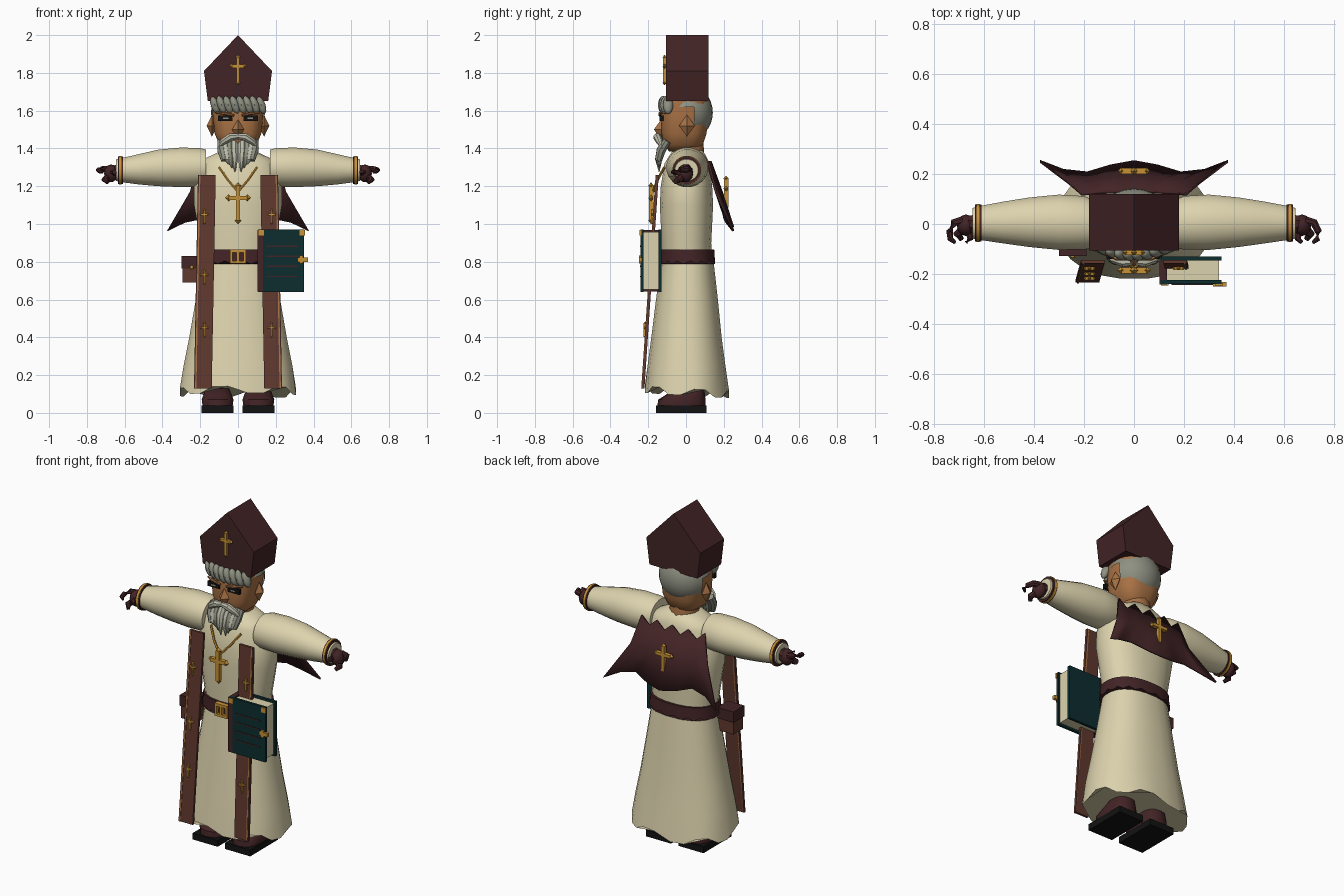
import bpy, bmesh, math
from mathutils import Vector as V, Matrix

if "Cube" in bpy.data.objects:
    bpy.data.objects.remove(bpy.data.objects["Cube"])

def material(name, *rgb):
    m = bpy.data.materials.new(name)
    m.use_nodes = True
    m.diffuse_color = (*rgb, 1)
    m.node_tree.nodes["Principled BSDF"].inputs["Base Color"].default_value = (*rgb, 1)
    return m

CREAM = material("cream cloth", .72, .65, .42)
MAROON = material("dark maroon", .055, .017, .019)
BROWN = material("brown leather", .115, .04, .027)
TEAL = material("dark teal", .004, .026, .028)
GOLD = material("gold", .58, .29, .035)
SKIN = material("skin", .40, .17, .06)
GREY = material("grey hair", .27, .28, .22)
PALE = material("pale beard", .50, .50, .40)
BLACK = material("black", .006, .006, .006)

def make(name, bm, mat, smooth=True, angle=40):
    bmesh.ops.recalc_face_normals(bm, faces=bm.faces)
    me = bpy.data.meshes.new(name)
    bm.to_mesh(me)
    bm.free()
    me.materials.append(mat)
    ob = bpy.data.objects.new(name, me)
    bpy.context.collection.objects.link(ob)
    if smooth:
        bpy.ops.object.select_all(action='DESELECT')
        ob.select_set(True)
        bpy.context.view_layer.objects.active = ob
        bpy.ops.object.shade_smooth_by_angle(angle=math.radians(angle))
    return ob

def ring(c, a, b, n=16, p=2):
    """Superellipse around c with half axes a and b."""
    def f(v):
        return math.copysign(abs(v) ** (2 / p), v)
    angles = [math.tau * (i + .5) / n for i in range(n)]
    return [V(c) + V(a) * f(math.cos(t)) + V(b) * f(math.sin(t)) for t in angles]

def loft(bm, rings, closed=True, caps=True):
    rows = [[bm.verts.new(q) for q in r] for r in rings]
    n = len(rows[0])
    for r, s in zip(rows, rows[1:]):
        for i in range(n if closed else n - 1):
            j = (i + 1) % n
            bm.faces.new((r[i], r[j], s[j], s[i]))
    if caps:
        bm.faces.new(rows[0])
        bm.faces.new(rows[-1])
    return bm

def stack(rows, n=16, p=2.3):
    """Horizontal sections: height, half width, front y, back y."""
    return [ring((0, (f + b) / 2, z), (w, 0, 0), (0, (b - f) / 2, 0), n, p) for z, w, f, b in rows]

def tube(bm, pts, n=8):
    """Round tube through points given as x, y, z, radius."""
    P = [V(q[:3]) for q in pts]
    rings = []
    for i, q in enumerate(pts):
        d = (P[min(i + 1, len(P) - 1)] - P[max(i - 1, 0)]).normalized()
        a = d.cross(V((0, 1, 0)) if abs(d.y) < .9 else V((1, 0, 0))).normalized()
        rings.append(ring(P[i], a * q[3], d.cross(a) * q[3], n))
    return loft(bm, rings)

def box(bm, x0, x1, y0, y1, z0, z1):
    m = Matrix.Translation(((x0 + x1) / 2, (y0 + y1) / 2, (z0 + z1) / 2))
    bmesh.ops.create_cube(bm, size=1, matrix=m @ Matrix.Diagonal((x1 - x0, y1 - y0, z1 - z0, 1)))
    return bm

def blob(bm, c, r, u=12, v=8, tilt=0):
    m = Matrix.Translation(c) @ Matrix.Rotation(tilt, 4, 'Y') @ Matrix.Diagonal((*r, 1))
    bmesh.ops.create_uvsphere(bm, u_segments=u, v_segments=v, radius=1, matrix=m)
    return bm

def cross(name, x, y, z, h, w, t):
    """Latin cross with flared tips; z is its middle height."""
    bm = bmesh.new()
    k, bar = h * .06, z + h * .15
    box(bm, x - k, x + k, y - t, y + t, z - h / 2, z + h / 2)
    box(bm, x - w / 2, x + w / 2, y - t, y + t, bar - k, bar + k)
    for cx, cz in ((0, z - h / 2), (0, z + h / 2), (-w / 2, bar), (w / 2, bar)):
        blob(bm, (x + cx, y, cz), (k * 1.7, t * 1.2, k * 1.7), 4, 2)
    return make(name, bm, GOLD, False)

# Robe: skirt with a wavy hem, and torso
skirt = stack([(.11, .31, -.22, .23), (.25, .29, -.205, .21), (.4, .26, -.185, .19),
               (.6, .225, -.16, .17), (.82, .19, -.13, .145)], 24)
for i, q in enumerate(skirt[0]):
    q.z += .018 * (-1) ** (i // 2) - .06 * q.y
make("robe_skirt", loft(bmesh.new(), skirt), CREAM, angle=60)
make("robe_torso", loft(bmesh.new(), stack([
    (.8, .19, -.13, .14), (.9, .2, -.13, .135), (1.1, .235, -.14, .145), (1.2, .235, -.135, .14),
    (1.32, .2, -.115, .125), (1.345, .18, -.1, .115), (1.39, .085, -.07, .09)], 20)), CREAM, angle=60)

# Belt with scalloped lower edge, buckle and pouch
belt = stack([(.805, .208, -.146, .155), (.83, .205, -.144, .152), (.866, .203, -.142, .15)], 32)
for i, q in enumerate(belt[0]):
    q.z -= .016 * (i % 2)
make("belt", loft(bmesh.new(), belt), MAROON, angle=60)
bm = bmesh.new()
for x0, x1, z0, z1 in ((-.042, .042, .79, .805), (-.042, .042, .85, .866), (-.042, -.028, .79, .866),
                       (.028, .042, .79, .866), (-.007, .007, .8, .86)):
    box(bm, x0, x1, -.165, -.14, z0, z1)
make("belt_buckle", bm, GOLD, False)
make("pouch", box(bmesh.new(), -.295, -.19, -.12, -.03, .69, .81), BROWN, False)
make("pouch_flap", box(bmesh.new(), -.3, -.19, -.127, -.023, .765, .83), MAROON, False)
make("pouch_stud", blob(bmesh.new(), (-.245, -.129, .77), (.01, .008, .01), 8, 6), GOLD)

# Arms, cuffs, hands, shoes, stole strips, ears, eyes: one pass per side
for s, side in ((1, "left"), (-1, "right")):
    arm = [(.17, .0, 1.3, .1, .095), (.2, .005, 1.3, .108, .103), (.3, .007, 1.3, .112, .106),
           (.42, .007, 1.297, .1, .098), (.52, .006, 1.29, .085, .082), (.62, .004, 1.285, .068, .064),
           (.645, .003, 1.285, .062, .058)]
    make(side + "_sleeve", loft(bmesh.new(), [ring((s * x, y, z), (0, a, 0), (0, 0, b), 20)
         for x, y, z, a, b in arm]), CREAM, angle=50)
    for nm, x0, x1, r, mat in (("cuff", .61, .636, .074, MAROON), ("cuff_trim", .617, .629, .077, GOLD)):
        make(f"{side}_{nm}", loft(bmesh.new(), [ring((s * x, .004, 1.285), (0, r, 0), (0, 0, r), 20)
             for x in (x0, x1)]), mat)
    bm = blob(bmesh.new(), (s * .672, -.005, 1.268), (.037, .043, .047))
    tube(bm, [(s * .63, 0, 1.28, .04), (s * .66, 0, 1.275, .036)])
    tube(bm, [(s * .685, .015, 1.29, .017), (s * .72, .005, 1.29, .017), (s * .737, -.03, 1.285, .015),
              (s * .734, -.06, 1.28, .012), (s * .715, -.075, 1.275, .007)])
    tube(bm, [(s * .685, -.02, 1.25, .02), (s * .705, -.04, 1.235, .018), (s * .69, -.06, 1.22, .011)])
    tube(bm, [(s * .66, -.03, 1.27, .016), (s * .655, -.06, 1.275, .013), (s * .672, -.075, 1.275, .008)])
    make(side + "_glove", bm, MAROON)

    make(side + "_sole", box(bmesh.new(), *sorted((s * .025, s * .192)), -.158, .108, 0, .038), BLACK, False)
    make(side + "_shoe", loft(bmesh.new(), [ring((s * .108, y, z), (w, 0, 0), (0, d, 0), 14, 2.6)
         for z, y, w, d in ((.03, -.025, .08, .128), (.07, -.022, .086, .125), (.1, .0, .075, .1),
                            (.13, .02, .062, .075))]), MAROON)
    make(side + "_leg", tube(bmesh.new(), [(s * .108, .02, .1, .062), (s * .1, .01, .5, .07)], 12), MAROON)

    def strip(x0, x1, dy):
        return [[V((s * (cx + x), cy + y, z)) for x, y in ((x0, -dy), (x1, -dy), (x1, .008), (x0, .008))]
                for cx, cy, z in ((.186, -.228, .13), (.165, -.152, 1.26))]
    make(side + "_stole", loft(bmesh.new(), strip(-.047, .047, .006)), BROWN, False)
    make(side + "_stole_trim", loft(bmesh.new(), strip(.034, .041, .009)), SKIN, False)
    for i, z in enumerate((1.04, .72, .44)):
        cross(f"{side}_stole_cross_{i}", s * .178, -.165 - (1.04 - z) * .068 - .012, z, .07, .035, .007)

    make(side + "_ear", blob(bmesh.new(), (s * .138, .005, 1.52), (.028, .042, .058), 4, 2), SKIN, False)
    make(side + "_eye", box(bmesh.new(), *sorted((s * .028, s * .105)), -.139, -.12, 1.545, 1.575), BLACK, False)
    make(side + "_eye_white", box(bmesh.new(), *sorted((s * .05, s * .08)), -.141, -.135, 1.555, 1.563), GREY, False)
    make(side + "_brow", tube(bmesh.new(), [(s * .02, -.14, 1.575, .006), (s * .07, -.138, 1.585, .009),
         (s * .115, -.12, 1.59, .005)]), SKIN)
    make(side + "_moustache", tube(bmesh.new(), [(0, -.15, 1.465, .014), (s * .04, -.152, 1.46, .022),
         (s * .08, -.14, 1.435, .018), (s * .108, -.125, 1.4, .004)]), PALE)
    make(side + "_chain", tube(bmesh.new(), [(s * .1, -.115, 1.3, .007), (s * .055, -.15, 1.235, .007),
         (0, -.175, 1.17, .007)], 6), GOLD)

# Head, neck and nose
make("head", loft(bmesh.new(), stack([(1.385, .06, -.09, .05), (1.42, .1, -.12, .09), (1.48, .125, -.13, .11),
     (1.58, .135, -.133, .12), (1.66, .135, -.12, .12)], 20, 2.7)), SKIN, angle=60)
make("neck", tube(bmesh.new(), [(0, .015, 1.33, .085), (0, .01, 1.45, .08)], 14), SKIN)
make("nose", blob(bmesh.new(), (0, -.13, 1.5), (.032, .04, .055), 4, 2), SKIN, False)

# Hair: cap open over the face, plus a fringe of locks
bm = blob(bmesh.new(), (0, .01, 1.59), (.148, .132, .145), 24, 16)
bmesh.ops.delete(bm, geom=[f for f in bm.faces if f.calc_center_median().z < 1.47 or
                 (f.calc_center_median().y < .035 and f.calc_center_median().z < 1.615)], context='FACES')
make("hair_cap", bm, GREY, angle=60)
bm = bmesh.new()
for i in range(8):
    x = -.122 + i * .035
    blob(bm, (x, -.122 + 1.8 * x * x, 1.63), (.023, .027, .05), 10, 8, -.35)
make("hair_fringe", bm, GREY)

# Beard of tapering locks
for name, mat, locks in (("beard_outer", GREY, (-.085, -.045, .045, .085)), ("beard_inner", PALE, (-.065, -.022, .022, .065))):
    bm = bmesh.new()
    for x in locks:
        tip = 1.255 + abs(x) * .9
        tube(bm, [(x * 1.05, -.1, 1.44, .022), (x, -.132, 1.39, .026), (x * .85, -.145, 1.34, .02),
                  (x * .7, -.142, tip, .002)])
    make(name, bm, mat)

# Tall pointed hat
hat = [[V((x, y, z)) for x, z in ((-.16, 1.652), (.16, 1.652), (.18, 1.81), (0, 2), (-.18, 1.81))]
       for y in (-.106, .12)]
make("tall_hat", loft(bmesh.new(), hat), MAROON, False)
cross("hat_cross", 0, -.114, 1.815, .135, .065, .009)
cross("chest_cross", 0, -.185, 1.11, .185, .1, .012)

# Back cape with ragged upper edge and flared corners
cols = [i / 4 for i in range(-4, 5)]
dip = {0: .255, .25: .238, .5: .21, .75: .22, 1: .256}
low = {0: .985, .25: 1.0, .5: 1.03, .75: 1.01, 1: .965}
cape = [[V((.21 * t, .135 - .01 * t * t, 1.335 - .045 * (i % 2))) for i, t in enumerate(cols)],
        [V((.255 * t, .195 - .03 * t * t, 1.17)) for t in cols],
        [V((.375 * t, dip[abs(t)], low[abs(t)])) for t in cols]]
ob = make("back_cape", loft(bmesh.new(), cape, False, False), MAROON, angle=50)
ob.modifiers.new("thickness", 'SOLIDIFY').thickness = .012
cross("cape_cross", 0, .212, 1.165, .15, .1, .012)

# Book with covers, spine, pages, corner plates, ruled lines and clasp
bm = box(bmesh.new(), .105, .35, -.24, -.224, .64, .97)
make("book_covers", box(bm, .105, .35, -.146, -.13, .64, .97), TEAL, False)
make("book_spine", box(bmesh.new(), .102, .132, -.242, -.129, .642, .968), MAROON, False)
make("book_pages", box(bmesh.new(), .12, .34, -.225, -.145, .652, .958), CREAM, False)
bm = bmesh.new()
for x in (.108, .325):
    box(bm, x, x + .03, -.245, -.236, .938, .968)
for x0, x1, z0, z1 in ((.315, .37, .8, .822), (.325, .345, .79, .832)):
    box(bm, x0, x1, -.25, -.232, z0, z1)
make("book_fittings", bm, GOLD, False)
bm = bmesh.new()
for i in range(4):
    box(bm, .15, .315, -.243, -.238, .72 + i * .053, .726 + i * .053)
make("book_lines", bm, MAROON, False)
